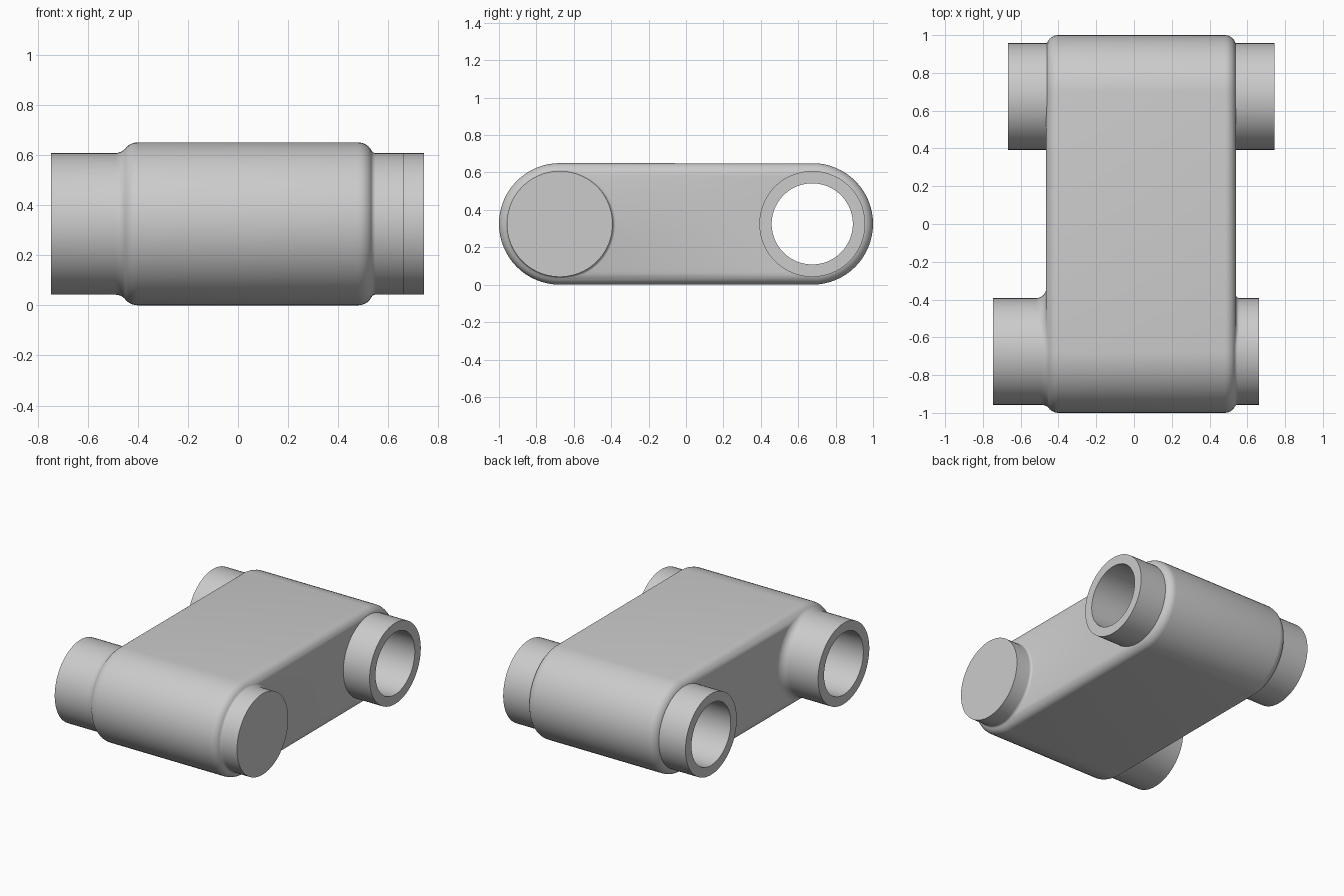
import bpy, bmesh
from math import sin, cos, pi, radians, sqrt, atan2

if "Cube" in bpy.data.objects:
    bpy.data.objects.remove(bpy.data.objects["Cube"])

grey = bpy.data.materials.new("plain grey")
grey.use_nodes = True
colour = (0.6, 0.6, 0.6, 1)
grey.diffuse_color = colour
grey.node_tree.nodes["Principled BSDF"].inputs["Base Color"].default_value = colour

BODY_R, PIN_R, BORE_R = 0.325, 0.283, 0.217
SPREAD, CZ = 0.675, BODY_R
SEG, STEPS = 64, 8
ANGLES = [2 * pi * (i + 0.5) / SEG for i in range(SEG)]
# side: (direction, face position, edge rounding, fillet radius)
RIGHT = (-1, -0.465, 0.065, 0.055)
LEFT = (1, 0.54, 0.06, 0.02)


def loft(name, rings):
    """Closed solid through a row of rings."""
    bm = bmesh.new()
    rows = [[bm.verts.new(p) for p in ring] for ring in rings]
    n = len(rows[0])
    for a, b in zip(rows, rows[1:]):
        for i in range(n):
            j = (i + 1) % n
            bm.faces.new((a[i], a[j], b[j], b[i]))
    bm.faces.new(rows[0])
    bm.faces.new(rows[-1])
    bmesh.ops.recalc_face_normals(bm, faces=bm.faces)
    mesh = bpy.data.meshes.new(name)
    bm.to_mesh(mesh)
    bm.free()
    mesh.materials.append(grey)
    ob = bpy.data.objects.new(name, mesh)
    bpy.context.collection.objects.link(ob)
    return ob


def circle(x, r, cy):
    return [(x, cy + r * cos(a), CZ + r * sin(a)) for a in ANGLES]


def stadium(x, r):
    return [(x, (SPREAD if cos(a) > 0 else -SPREAD) + r * cos(a), CZ + r * sin(a))
            for a in [2 * pi * i / SEG + pi / 2 + (0.0001 if i < SEG / 2 else -0.0001)
                      for i in range(SEG)]]


def rounded_end(side):
    """Body rings from the straight wall out to the end face."""
    s, face, edge, _ = side
    return [stadium(face - s * edge * (1 - sin(t)), BODY_R - edge * (1 - cos(t)))
            for t in [pi / 2 * k / STEPS for k in range(STEPS + 1)]]


def fillet(side):
    """Pin rings flaring from the pin wall onto the body's rounded edge."""
    s, face, edge, rho = side
    rings = []
    for k in range(STEPS + 1):
        ring = []
        for a in ANGLES:
            reach = BODY_R - edge
            if cos(a) > 0:
                reach /= max(abs(sin(a)), 0.01)
            rise = max(0, PIN_R + rho - reach)
            run = sqrt((edge + rho) ** 2 - rise ** 2)
            t = atan2(run, rise) * k / STEPS
            x = face + s * (run - edge - rho * sin(t) - 0.001)
            r = PIN_R + rho * (1 - cos(t))
            ring.append((x, -SPREAD + r * cos(a), CZ + r * sin(a)))
        rings.append(ring)
    rings.append(circle(face - s * 0.14, 0.24, -SPREAD))
    return rings


# Link body with rounded side edges
body = loft("link_body", rounded_end(RIGHT)[::-1] + rounded_end(LEFT))

# Front pin with fillets, closed on the left; rear tube open at both ends
front_pin = loft("front_pin", [circle(-0.747, PIN_R, -SPREAD)] + fillet(RIGHT)
                 + fillet(LEFT)[::-1] + [circle(0.663, PIN_R, -SPREAD)])
rear_tube = loft("rear_tube", [circle(x, PIN_R, SPREAD) for x in (-0.667, 0.743)])

# Bores
front_bore = loft("front_bore", [circle(x, BORE_R, -SPREAD) for x in (-1, 0.55)])
rear_bore = loft("rear_bore", [circle(x, BORE_R, SPREAD) for x in (-1, 1)])

# Join everything into one solid
bpy.ops.object.select_all(action='DESELECT')
bpy.context.view_layer.objects.active = body
body.select_set(True)
for part, op in ((front_pin, 'UNION'), (rear_tube, 'UNION'),
                 (front_bore, 'DIFFERENCE'), (rear_bore, 'DIFFERENCE')):
    mod = body.modifiers.new(part.name, 'BOOLEAN')
    mod.operation, mod.solver, mod.object = op, 'EXACT', part
    bpy.ops.object.modifier_apply(modifier=mod.name)
    bpy.data.objects.remove(part)

bpy.ops.object.shade_smooth_by_angle(angle=radians(30))
